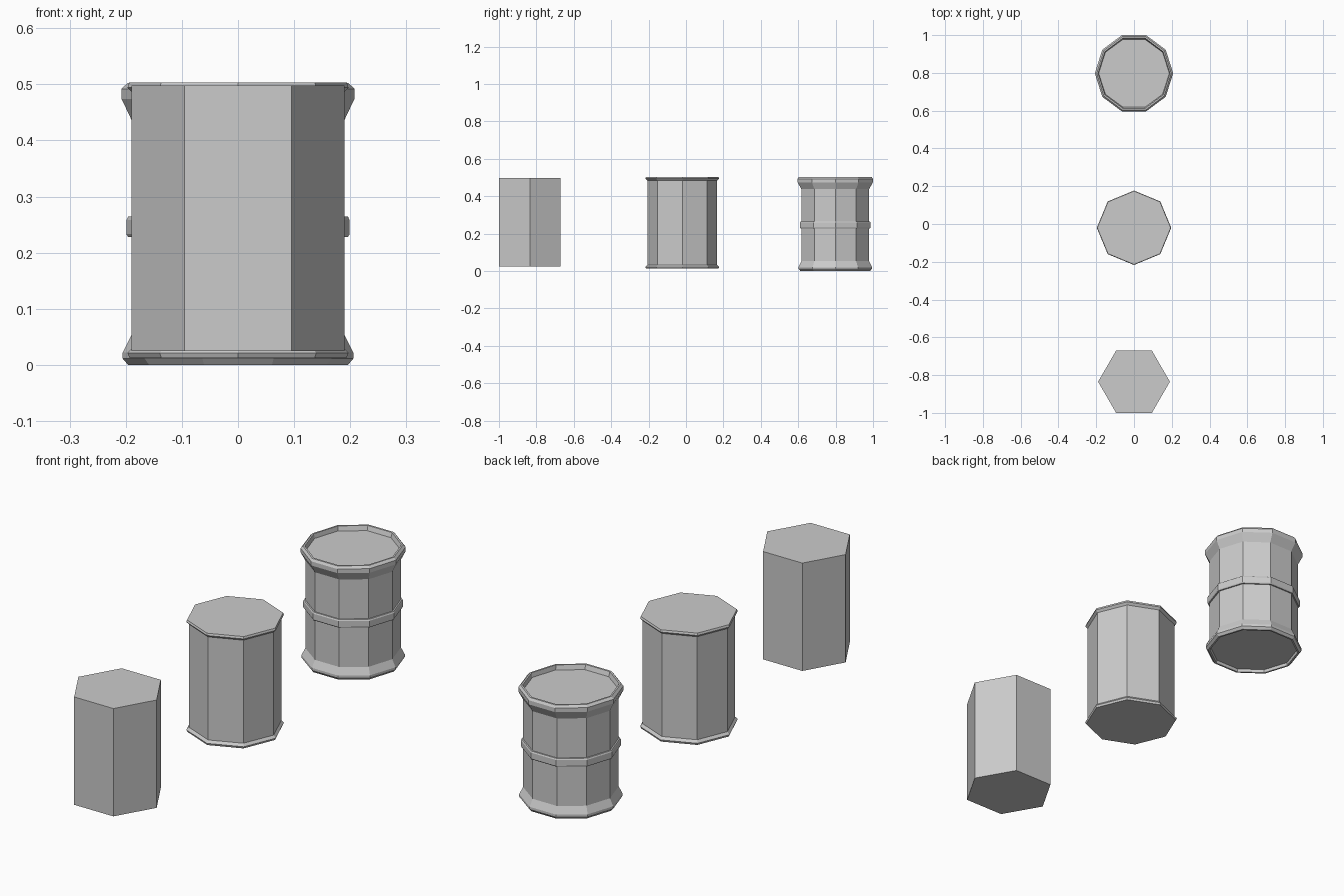
import bpy
import bmesh
from math import cos, sin, tau

if "Cube" in bpy.data.objects:
    bpy.data.objects.remove(bpy.data.objects["Cube"])


def lathe(name, profile, sides, centre_y):
    """Faceted solid of revolution. Profile rows: x radius, z, optional y radius."""
    bm = bmesh.new()
    rings = []
    for row in profile:
        rx, z = row[0], row[1]
        ry = row[2] if len(row) > 2 else rx
        rings.append([bm.verts.new((rx * cos(tau * i / sides),
                                    ry * sin(tau * i / sides), z))
                      for i in range(sides)])
    for low, high in zip(rings, rings[1:]):
        for i in range(sides):
            j = (i + 1) % sides
            bm.faces.new((low[i], low[j], high[j], high[i]))
    bm.faces.new(rings[0][::-1])
    bm.faces.new(rings[-1])
    bmesh.ops.recalc_face_normals(bm, faces=bm.faces[:])
    mesh = bpy.data.meshes.new(name)
    bm.to_mesh(mesh)
    bm.free()
    obj = bpy.data.objects.new(name, mesh)
    obj.location.y = centre_y
    bpy.context.collection.objects.link(obj)
    return obj


# Detailed barrel: recessed base, flared rims, middle hoop, recessed lid
lathe("detailed_barrel", [
    (0.185, 0.013), (0.188, 0.0), (0.196, 0.0), (0.2055, 0.011),
    (0.2055, 0.022), (0.19, 0.053),
    (0.19, 0.228), (0.196, 0.228), (0.199, 0.233), (0.199, 0.258),
    (0.196, 0.264), (0.19, 0.264),
    (0.19, 0.437), (0.2075, 0.474, 0.212), (0.2075, 0.492, 0.212),
    (0.197, 0.502, 0.205), (0.190, 0.502, 0.196), (0.187, 0.482, 0.189),
], 10, 0.798)

# Medium barrel: eight sides with thin rims
lathe("medium_barrel", [
    (0.193, 0.012), (0.197, 0.021), (0.187, 0.032),
    (0.187, 0.484), (0.197, 0.494), (0.194, 0.503),
], 8, -0.02)

# Simple barrel: plain six-sided prism
lathe("simple_barrel", [(0.19, 0.025), (0.19, 0.498)], 6, -0.835)
